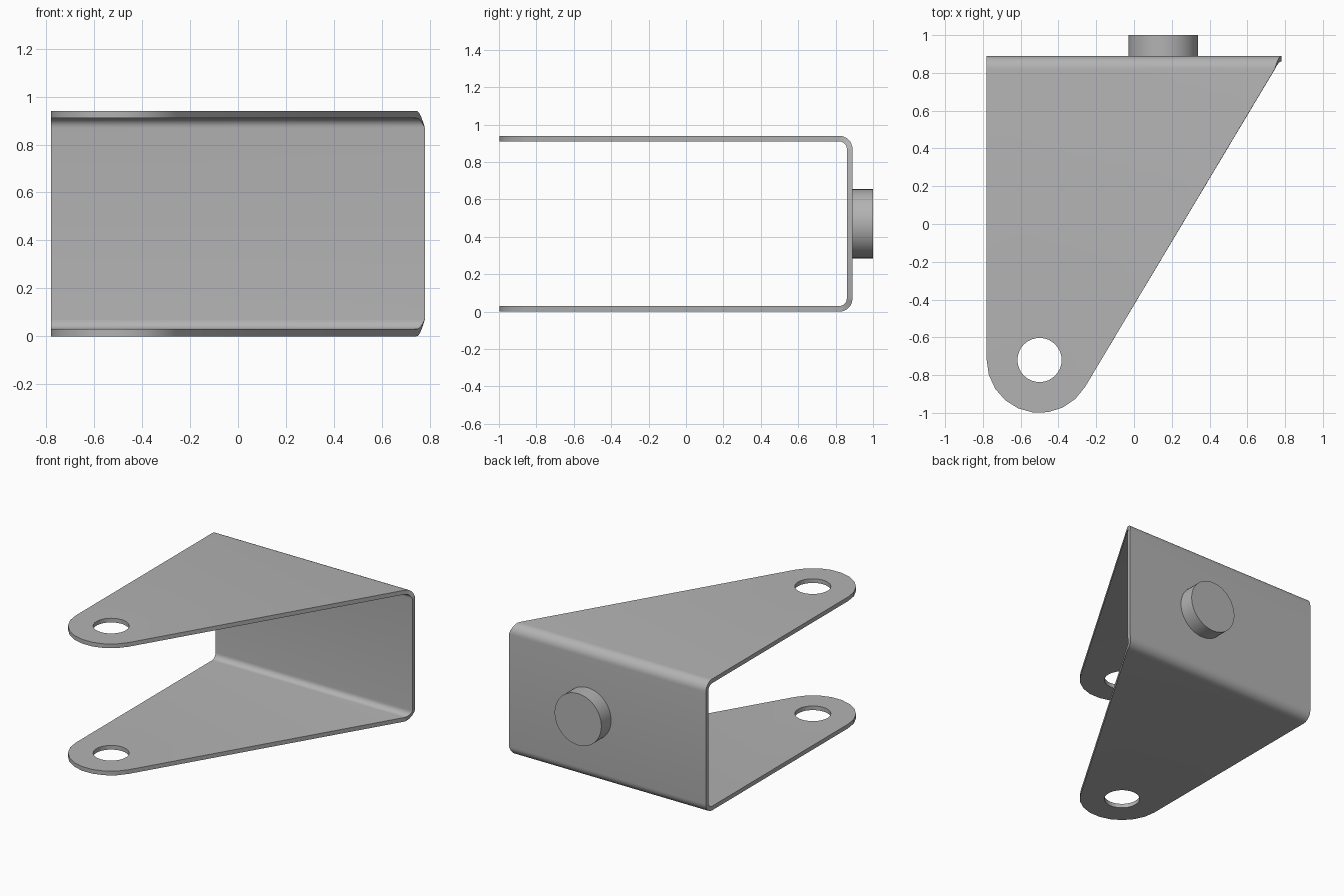
import bpy, bmesh, math

if "Cube" in bpy.data.objects:
    bpy.data.objects.remove(bpy.data.objects["Cube"], do_unlink=True)

THICK, BEND = 0.03, 0.07            # sheet thickness, outer bend radius
LEFT, RIGHT, BACK = -0.78, 0.78, 0.89
TOP, MID = 0.94, 0.47
HALF = TOP - MID
PIVOT = (-0.5, -0.72)               # centre of the rounded arm end

steel = bpy.data.materials.new("grey steel")
steel.use_nodes = True
grey = (0.45, 0.45, 0.45, 1)
steel.diffuse_color = grey
steel.node_tree.nodes["Principled BSDF"].inputs["Base Color"].default_value = grey


def arc(radius, start, end, steps):
    """Points on a circle round the pivot, angles in degrees."""
    angles = [math.radians(start + (end - start) * i / steps) for i in range(steps + 1)]
    return [(PIVOT[0] + radius * math.cos(a), PIVOT[1] + radius * math.sin(a)) for a in angles]


def loop_edges(bm, verts):
    return [bm.edges.new((v, verts[i - 1])) for i, v in enumerate(verts)]


def finish(obj):
    obj.data.materials.clear()
    obj.data.materials.append(steel)
    bpy.ops.object.select_all(action='DESELECT')
    obj.select_set(True)
    bpy.context.view_layer.objects.active = obj
    for mod in list(obj.modifiers):
        bpy.ops.object.modifier_apply(modifier=mod.name)
    bpy.ops.object.shade_smooth_by_angle(angle=math.radians(30))


# Upper half of the folded sheet: tapered arm with a pin hole
bm = bmesh.new()
fold_y = BACK - BEND
fold_x = RIGHT - 0.035
outline = [(LEFT, fold_y)] + arc(0.28, 180, 329, 9) + [(fold_x, fold_y)]
rim = [bm.verts.new((x, y, HALF)) for x, y in outline]
hole = [bm.verts.new((x, y, HALF)) for x, y in arc(0.117, 0, 360, 32)[:-1]]
bmesh.ops.triangle_fill(bm, edges=loop_edges(bm, rim) + loop_edges(bm, hole),
                        use_beauty=True, use_dissolve=False)

# Rounded fold and half of the back wall
left, right = rim[0], rim[-1]
steps = 8
rows = []
for i in range(1, steps + 1):
    a = math.pi / 2 * i / steps
    rows.append((fold_x + (RIGHT - fold_x) * i / steps,
                 fold_y + BEND * math.sin(a), HALF - BEND + BEND * math.cos(a)))
rows.append((RIGHT, BACK, 0))
for x, y, z in rows:
    new_left, new_right = bm.verts.new((LEFT, y, z)), bm.verts.new((x, y, z))
    bm.faces.new((left, right, new_right, new_left))
    left, right = new_left, new_right

bmesh.ops.recalc_face_normals(bm, faces=bm.faces)
bm.normal_update()
if sum(f.normal.z * f.calc_area() for f in bm.faces) < 0:
    bmesh.ops.reverse_faces(bm, faces=bm.faces)
mesh = bpy.data.meshes.new("bracket")
bm.to_mesh(mesh)
bm.free()
bracket = bpy.data.objects.new("folded_bracket", mesh)
bracket.location.z = MID
bpy.context.collection.objects.link(bracket)

# Lower half by mirroring, then sheet thickness towards the inside
mirror = bracket.modifiers.new("mirror", 'MIRROR')
mirror.use_axis = (False, False, True)
solid = bracket.modifiers.new("thickness", 'SOLIDIFY')
solid.thickness = THICK
solid.offset = -1
solid.use_even_offset = True
finish(bracket)

# Round stud on the back wall
stud_start = BACK - 0.01
bpy.ops.mesh.primitive_cylinder_add(vertices=48, radius=0.185, depth=1 - stud_start,
                                    location=(0.155, (1 + stud_start) / 2, MID),
                                    rotation=(math.pi / 2, 0, 0))
stud = bpy.context.object
stud.name = "back_stud"
finish(stud)
